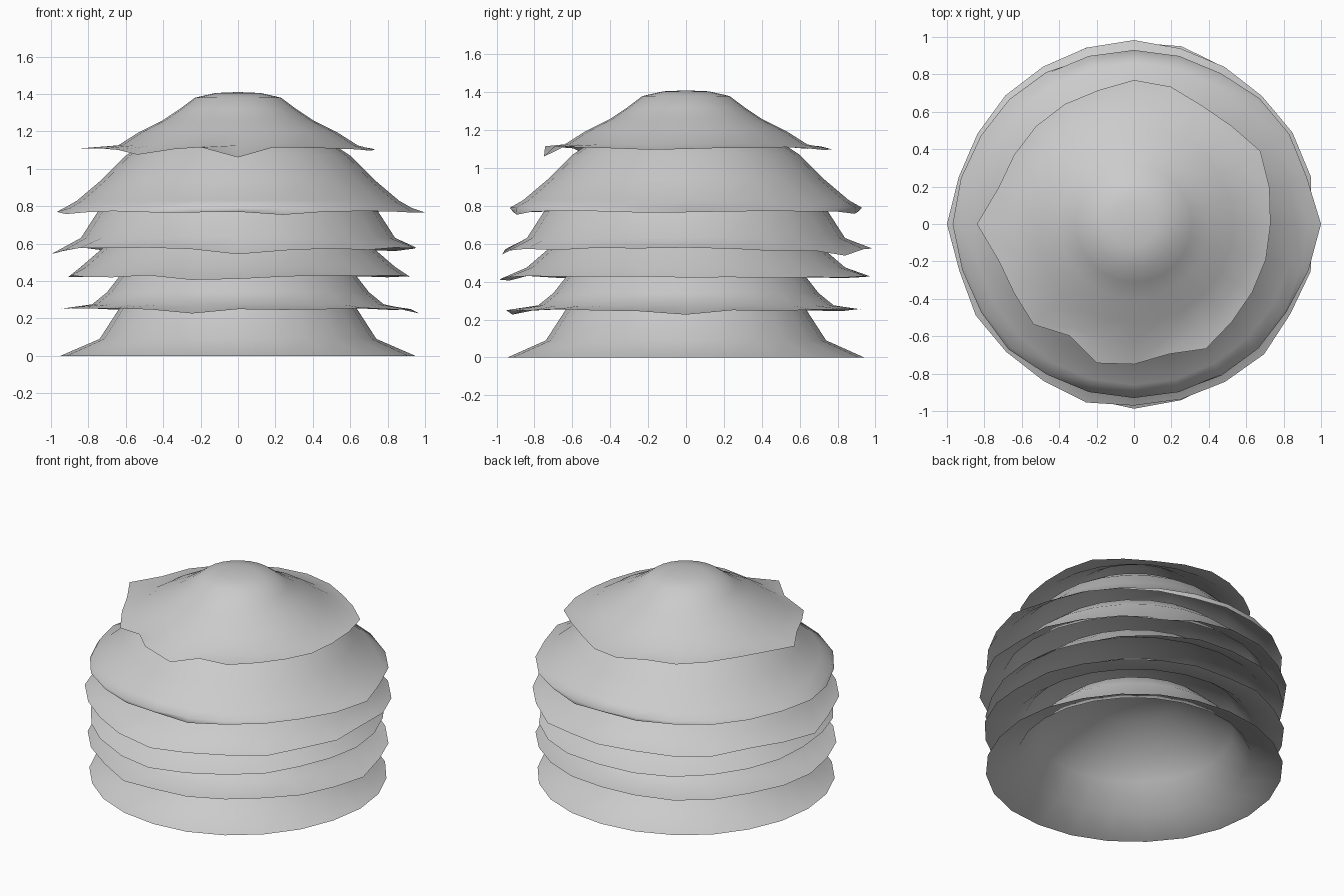
import bpy, bmesh, math, random

if "Cube" in bpy.data.objects:
    bpy.data.objects.remove(bpy.data.objects["Cube"], do_unlink=True)

random.seed(4)
SEGMENTS = 24

grey = bpy.data.materials.new("plain_grey")
grey.use_nodes = True
colour = (0.6, 0.6, 0.6, 1)
grey.diffuse_color = colour
grey.node_tree.nodes["Principled BSDF"].inputs["Base Color"].default_value = colour


def skirt(name, rim, rim_z, profile, tip_z, droop=0.0, dips=()):
    """Domed shell: ragged rim, then profile rings (radius, z) going up to a tip."""
    bm = bmesh.new()
    rings = []
    for level, (radius, z) in enumerate([(0, rim_z)] + profile):
        ring = []
        for i in range(SEGMENTS):
            a = math.tau * i / SEGMENTS
            r, h = radius, z
            if level == 0:
                r = rim[i]
                h += random.uniform(-droop, droop) * 0.3
                if i in dips:
                    h -= droop
            ring.append(bm.verts.new((r * math.cos(a), r * math.sin(a), h)))
        rings.append(ring)
    tip = bm.verts.new((0, 0, tip_z))
    for i in range(SEGMENTS):
        j = (i + 1) % SEGMENTS
        for low, high in zip(rings, rings[1:]):
            bm.faces.new((low[i], low[j], high[j], high[i]))
        bm.faces.new((rings[-1][i], rings[-1][j], tip))
    mesh = bpy.data.meshes.new(name)
    bm.to_mesh(mesh)
    bm.free()
    mesh.materials.append(grey)
    for p in mesh.polygons:
        p.use_smooth = True
    obj = bpy.data.objects.new(name, mesh)
    bpy.context.collection.objects.link(obj)


def ragged(x, y, jitter, **fixed):
    """Slightly irregular oval rim, with exact left and right reach where given."""
    rim = []
    for i in range(SEGMENTS):
        a = math.tau * i / SEGMENTS
        rim.append(math.hypot(x * math.cos(a), y * math.sin(a)) - random.uniform(0, jitter))
    rim[0] = fixed.get("left", rim[0])
    rim[SEGMENTS // 2] = fixed.get("right", rim[SEGMENTS // 2])
    return rim


# Lowest skirt
skirt("base_skirt", ragged(0.95, 0.95, 0.01), 0,
      [(0.74, 0.09), (0.63, 0.26), (0.5, 0.38), (0.28, 0.5)], 0.55)

# Middle skirts, each dome tucked under the one above
skirt("second_skirt", ragged(0.97, 0.95, 0.02), 0.25,
      [(0.78, 0.275), (0.7, 0.34), (0.63, 0.43), (0.5, 0.52), (0.28, 0.63)], 0.68,
      0.02, (0, 17))
skirt("third_skirt", ragged(0.92, 0.99, 0.02), 0.425,
      [(0.84, 0.475), (0.73, 0.57), (0.6, 0.67), (0.34, 0.81)], 0.87,
      0.02, (17, 18))
skirt("fourth_skirt", ragged(0.98, 0.99, 0.02, left=0.95, right=1.0), 0.57,
      [(0.84, 0.63), (0.75, 0.77), (0.6, 0.89), (0.34, 1.02)], 1.1,
      0.035, (4, 12, 18))
skirt("fifth_skirt", ragged(0.97, 0.93, 0.02, left=1.0), 0.77,
      [(0.93, 0.79), (0.86, 0.83), (0.73, 0.94), (0.6, 1.07), (0.45, 1.17), (0.25, 1.28)], 1.32,
      0.015, (5, 13, 19))

# Domed cap with a ragged brim
brim = [.73, .75, .78, .74, .73, .76, .77, .74, .74, .74, .74, .75,
        .84, .75, .74, .76, .69, .77, .75, .72, .77, .74, .73, .73]
skirt("top_cap", brim, 1.105,
      [(0.64, 1.125), (0.53, 1.195), (0.4, 1.26), (0.31, 1.32), (0.23, 1.38), (0.12, 1.405)],
      1.41, 0.04, (15, 18))
